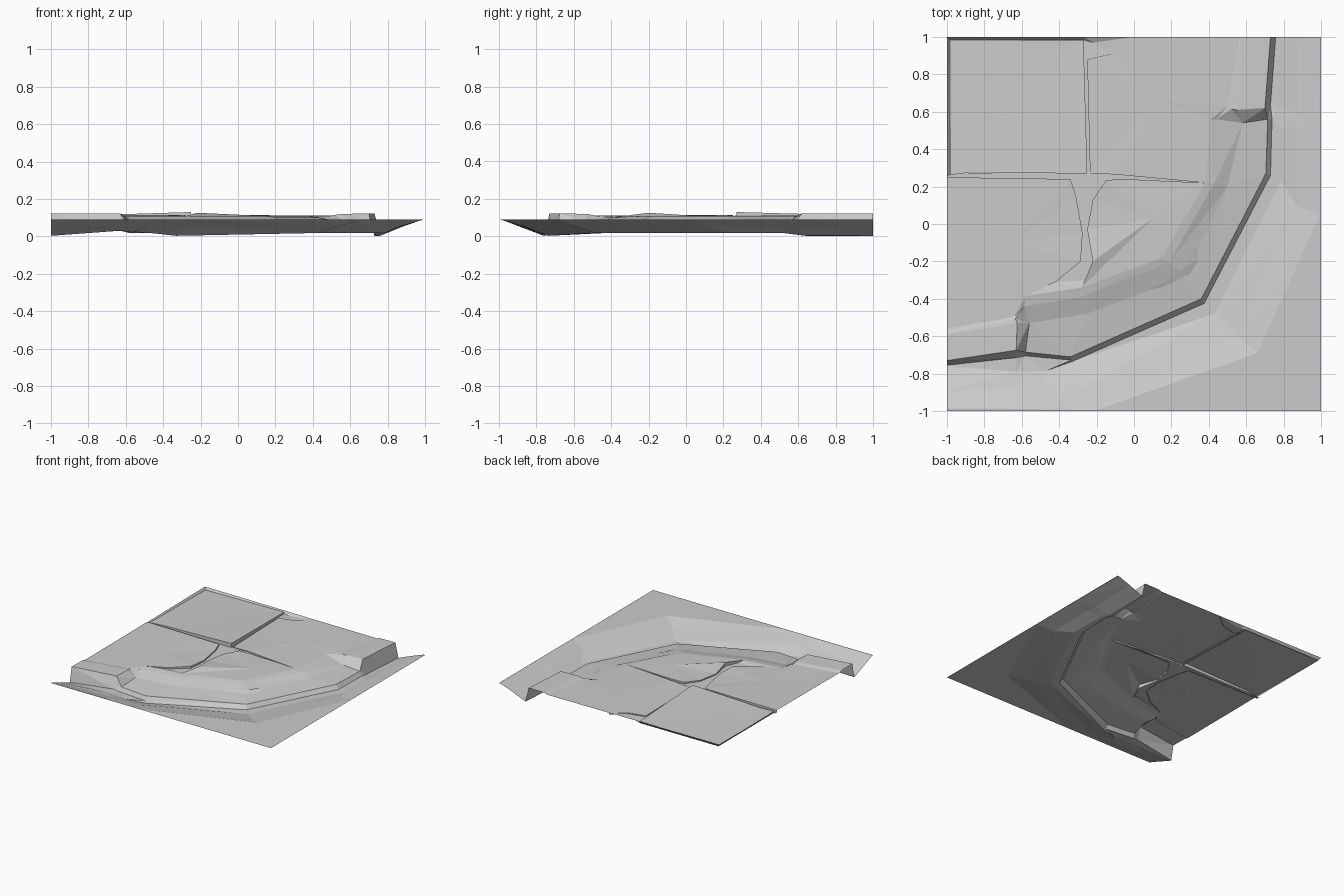
import bpy, bmesh
from mathutils import Vector


def make(name, faces):
    """Build an open, flat-shaded sheet from polygons, welding shared points."""
    bm = bmesh.new()
    for pts in faces:
        bm.faces.new([bm.verts.new(p) for p in pts])
    bmesh.ops.remove_doubles(bm, verts=bm.verts, dist=0.0008)
    bmesh.ops.triangulate(bm, faces=[f for f in bm.faces if len(f.verts) > 3])
    for f in bm.faces:
        f.normal_update()
    flip = [f for f in bm.faces if f.normal.z < 0]
    bmesh.ops.reverse_faces(bm, faces=flip)
    me = bpy.data.meshes.new(name)
    bm.to_mesh(me)
    bm.free()
    ob = bpy.data.objects.new(name, me)
    bpy.context.collection.objects.link(ob)
    return ob


def loft(a, b):
    return [(a[i], a[i + 1], b[i + 1], b[i]) for i in range(len(a) - 1)]


def rail(xy, z_end, z_mid):
    """Nine stations round the corner; two at each end belong to the intact curb."""
    return [(x, y, z_end if i in (0, 1, 7, 8) else z_mid)
            for i, (x, y) in enumerate(xy)]


def drop(pts, z):
    return [(p[0], p[1], z) for p in pts]


def slab(edge, kerb_side, centre, floor=0.095):
    """Fan-topped slab with walls down into the joint along its free edge."""
    loop = edge + kerb_side
    faces = [(loop[i - 1], loop[i], centre) for i in range(len(loop))]
    return faces + loft(edge, drop(edge, floor))


# Rails running round the corner, from road to pavement
road = rail([(-1, -.985), (-.63, -.988), (-.5, -.99), (-.2, -.995), (.66, -.69),
             (.995, .05), (.99, .5), (.99, .62), (.985, 1)], .09, .09)
slope = rail([(-1, -.89), (-.63, -.885), (-.5, -.88), (-.27, -.87), (.55, -.6),
              (.87, .1), (.87, .5), (.87, .6), (.88, 1)], .052, .055)
gutter = rail([(-1, -.765), (-.63, -.79), (-.47, -.785), (-.33, -.735), (.43, -.48),
               (.785, .23), (.775, .52), (.765, .62), (.765, 1)], .005, .018)
gutter[1] = (-.63, -.79, .03)
gutter[3] = (-.33, -.735, .003)
foot = rail([(-1, -.755), (-.63, -.715), (-.58, -.705), (-.335, -.728), (.375, -.425),
             (.73, .26), (.738, .56), (.73, .64), (.758, 1)], .003, .018)
foot[1] = (-.63, -.715, .03)
face_top = rail([(-1, -.73), (-.63, -.675), (-.58, -.685), (-.34, -.71), (.36, -.4),
                 (.705, .27), (.715, .56), (.7, .62), (.73, 1)], .122, .05)
back_low = rail([(-1, -.59), (-.625, -.53), (-.56, -.53), (-.25, -.48), (.27, -.28),
                 (.5, .2), (.58, .54), (.555, .61), (.59, 1)], .12, .072)
back_top = rail([(-1, -.575), (-.635, -.505), (-.585, -.44), (-.28, -.39), (.19, -.205),
                 (.43, .22), (.44, .56), (.52, .615), (.575, 1)], .115, .1)
pave = rail([(-1, -.56), (-.64, -.495), (-.58, -.385), (-.28, -.34), (.15, -.18),
             (.38, .22), (.41, .56), (.5, .63), (.565, 1)], .111, .108)

make("road", [road + [(1, 1, .09), (1, -1, .09), (-1, -1, .09)]])
make("gutter", loft(road, slope) + loft(slope, gutter) + loft(gutter, foot))
make("curb", loft(foot, face_top) + loft(face_top, back_low)
     + loft(back_low, back_top) + loft(back_top, pave))

# Chipped ridge on the worn curb
ridge = [(-.05, -.4, .066), (.14, -.32, .078), (.27, -.235, .085), (.34, -.12, .08)]
ridge_low = [(-.05, -.41, .065), (.15, -.35, .066), (.29, -.29, .066), (.345, -.19, .07)]
make("curb_chip", loft(ridge, ridge_low))

# Paving slabs
tilted = [(-.985, .985, .1), (-.27, .985, .11), (-.25, .27, .13),
          (-.88, .275, .11), (-.985, .262, .108), (-.985, .985, .1)]
make("tilted_slab", slab(tilted, [], (-.6, .65, .108)))

west = [(-1, .25, .115), (-.34, .24, .113), (-.31, .15, .108), (-.275, -.05, .108),
        (-.285, -.2, .114), (-.42, -.31, .108), pave[2]]
make("west_slab", slab(west, [pave[1], pave[0]], (-.65, -.1, .111)))

inner = [pave[5], (-.05, .24, .11), (-.15, .235, .112), (-.22, .13, .106),
         (-.25, -.03, .106), (-.22, -.2, .126), pave[3]]
make("corner_slab", slab(inner, [pave[4]], (.1, .03, .111)))

north = [(0, 1, .113), (-.12, .91, .11), (-.25, .88, .108), (-.235, .27, .105),
         (-.1, .265, .11), pave[5]]
make("north_slab", slab(north, [pave[6], pave[7], pave[8]], (.12, .66, .113), .1))

# Sunken joints between slabs, with a raised rim on the outer border
joint_w = drop(west[1:], .097)
joint_e = drop([(-.15, .235), (-.22, .13), (-.25, -.03), (-.22, -.2), (-.25, -.3),
                pave[3]], .097)
joint_w[-1], joint_e[-1] = pave[2], pave[3]
along = drop([(-1, .25), (-.34, .24), (-.15, .235), (-.05, .24), pave[5]], .097)
along_n = drop([(-1, .272), (-.25, .275), (-.235, .27), (-.1, .265), pave[5]], .097)
up_w = drop([(-.25, .27), (-.27, .985)], .097)
up_e = drop([(-.235, .27), (-.25, .88)], .097)
rim = [(-1, .26, .112), (-1, 1, .118), (-.26, 1, .115)]
rim_in = [(-.985, .262, .097), (-.985, .985, .097), (-.27, .985, .097)]
pit = [[(-.26, 1, .115), (-.27, .985, .097), (-.25, .88, .1), (-.22, .97, .098)],
       [(-.26, 1, .115), (-.22, .97, .098), (0, 1, .113)],
       [(-.22, .97, .098), (-.25, .88, .1), (-.12, .91, .102), (0, 1, .113)]]
make("joints", loft(joint_w, joint_e) + loft(along, along_n)[:-1]
     + [(along[3], along[4], along_n[3])] + loft(up_w, up_e)
     + loft(rim, rim_in) + pit)
